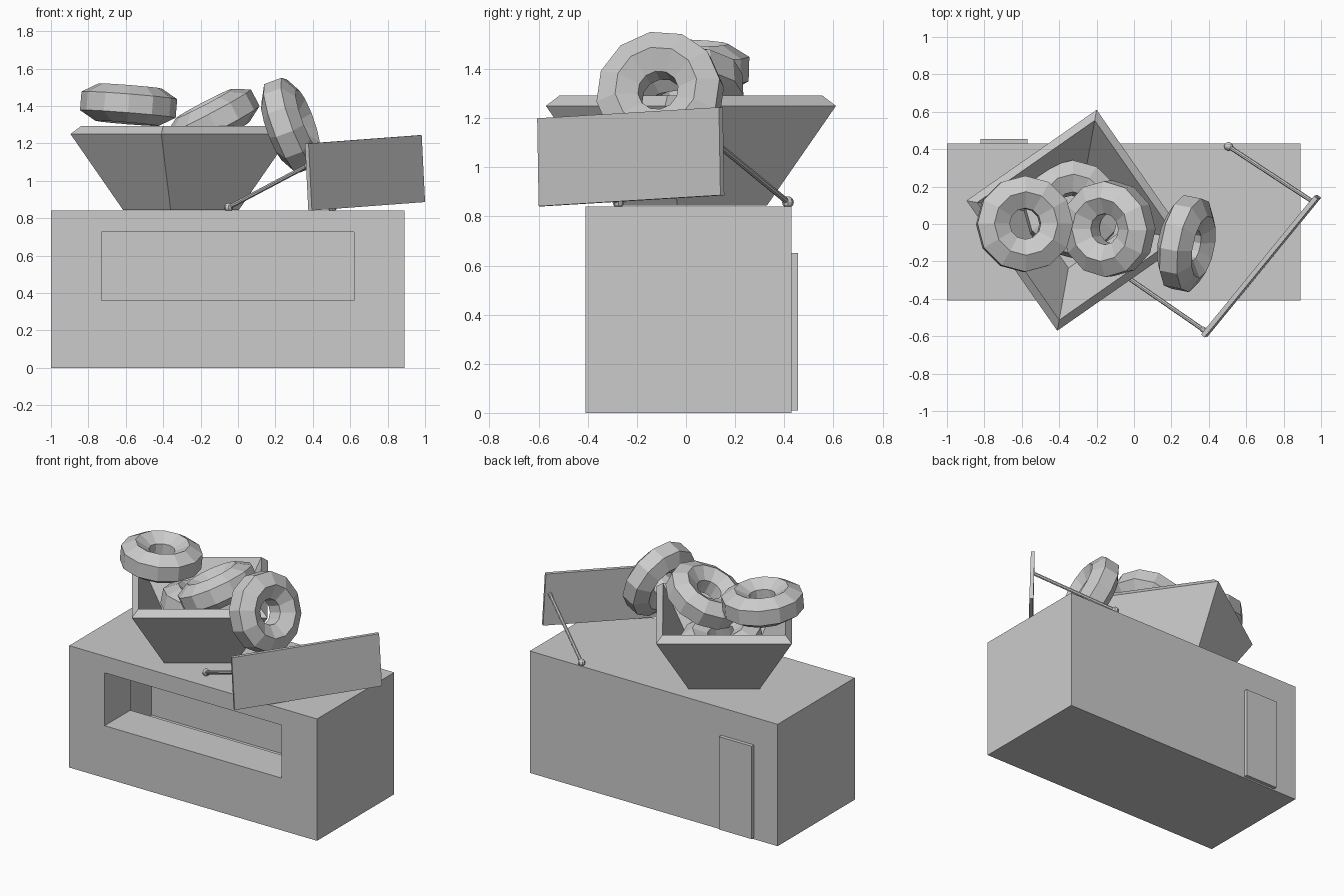
import bpy, bmesh, math
from mathutils import Vector, Matrix

old = bpy.data.objects.get("Cube")
if old:
    bpy.data.objects.remove(old, do_unlink=True)

GREY = (0.6, 0.6, 0.6, 1)
mat = bpy.data.materials.new("plain grey")
mat.use_nodes = True
mat.diffuse_color = GREY
mat.node_tree.nodes["Principled BSDF"].inputs["Base Color"].default_value = GREY


def finish(bm, name):
    bmesh.ops.recalc_face_normals(bm, faces=bm.faces)
    mesh = bpy.data.meshes.new(name)
    bm.to_mesh(mesh)
    bm.free()
    mesh.materials.append(mat)
    obj = bpy.data.objects.new(name, mesh)
    bpy.context.collection.objects.link(obj)
    return obj


def box(name, low, high):
    low, high = Vector(low), Vector(high)
    bm = bmesh.new()
    bmesh.ops.create_cube(bm, size=1)
    bmesh.ops.scale(bm, vec=high - low, verts=bm.verts)
    bmesh.ops.translate(bm, vec=(low + high) / 2, verts=bm.verts)
    return finish(bm, name)


def loft(bm, rings, close):
    """Join a list of vertex rings with quads."""
    n = len(rings[0])
    pairs = list(zip(rings, rings[1:]))
    if close:
        pairs.append((rings[-1], rings[0]))
    for a, b in pairs:
        for i in range(n):
            j = (i + 1) % n
            bm.faces.new((a[i], a[j], b[j], b[i]))


def ring(bm, n, radius, z, start=0):
    angles = [start + math.tau * i / n for i in range(n)]
    return [bm.verts.new((radius * math.cos(a), radius * math.sin(a), z)) for a in angles]


def donut(name, centre, axis, major=0.17, minor=0.1, sides=12, section=6):
    bm = bmesh.new()
    rings = []
    for k in range(section):
        a = math.tau * (k + 0.5) / section
        rings.append(ring(bm, sides, major + minor * math.cos(a), minor * math.sin(a)))
    loft(bm, rings, True)
    turn = Vector((0, 0, 1)).rotation_difference(Vector(axis)).to_matrix().to_4x4()
    bm.transform(Matrix.Translation(centre) @ turn)
    return finish(bm, name)


def rod(name, start, end, radius=0.012, ball=0.024):
    start, end = Vector(start), Vector(end)
    d = end - start
    turn = d.to_track_quat('Z', 'Y').to_matrix().to_4x4()
    bm = bmesh.new()
    bmesh.ops.create_cone(bm, cap_ends=True, segments=8, radius1=radius, radius2=radius,
                          depth=d.length, matrix=Matrix.Translation((start + end) / 2) @ turn)
    for p, r in ((start, ball), (end, radius * 1.4)):
        bmesh.ops.create_uvsphere(bm, u_segments=8, v_segments=6, radius=r,
                                  matrix=Matrix.Translation(p))
    return finish(bm, name)


# Shop building with a serving window opening into a room
building = box("building", (-1, -0.41, 0), (0.89, 0.43, 0.84))
cutters = [box("room_cutter", (-0.9, -0.13, 0.1), (0.79, 0.345, 0.76)),
           box("window_cutter", (-0.73, -0.5, 0.36), (0.62, -0.1, 0.725))]
for cutter in cutters:
    cutter.hide_render = True
    cutter.hide_set(True)
    mod = building.modifiers.new(cutter.name, 'BOOLEAN')
    mod.operation = 'DIFFERENCE'
    mod.object = cutter

# Back door
box("back_door", (-0.82, 0.42, 0.01), (-0.57, 0.455, 0.65))

# Square tapered tray on the roof with a sloped rim
bm = bmesh.new()
profile = [(0.315, 0.845), (0.6, 1.25), (0.542, 1.293), (0.26, 0.9)]
rings = [ring(bm, 4, r, z, math.radians(79.9)) for r, z in profile]
loft(bm, rings, False)
bm.faces.new(rings[0])
bm.faces.new(rings[-1])
bmesh.ops.translate(bm, vec=(-0.305, 0.02, 0), verts=bm.verts)
finish(bm, "roof_tray")

# Donuts piled in the tray
donut("donut_left", (-0.585, 0, 1.407), (0.08, 0.03, 1))
donut("donut_middle", (-0.135, -0.025, 1.325), (-0.46, -0.05, 0.88))
donut("donut_right", (0.28, -0.105, 1.297), (0.92, -0.18, 0.34))
donut("donut_bottom", (-0.33, 0.08, 1.12), (0.08, 0.2, 0.97))

# Tilted sign board
u = Vector((0.605, 0.74, 0.045))
v = Vector((-0.018, -0.006, 0.358))
n = u.cross(v).normalized() * 0.025
bm = bmesh.new()
bmesh.ops.create_cube(bm, size=1)
frame = Matrix((u, n, v)).transposed().to_4x4()
bm.transform(Matrix.Translation((0.679, -0.225, 1.0425)) @ frame)
finish(bm, "sign_board")

# Rods holding the board
rod("sign_rod_back", (0.505, 0.415, 0.858), (0.955, 0.12, 1.1))
rod("sign_rod_front", (-0.05, -0.275, 0.858), (0.37, -0.565, 1.08))
